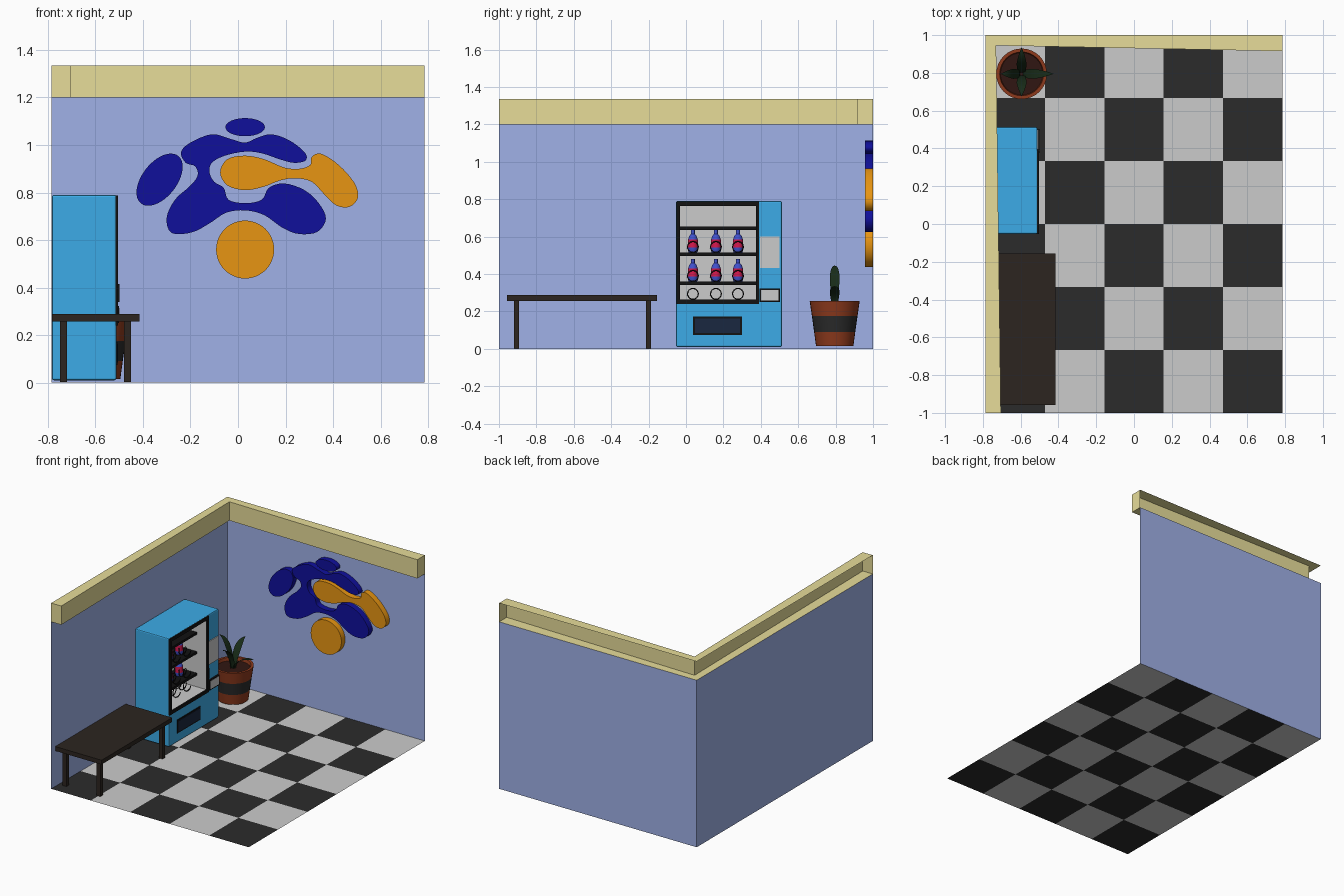
import bpy, bmesh
from math import sin, cos, pi, radians
from mathutils import Vector

if "Cube" in bpy.data.objects:
    bpy.data.objects.remove(bpy.data.objects["Cube"])


def mat(name, r, g, b):
    m = bpy.data.materials.new(name)
    m.diffuse_color = (r, g, b, 1)
    m.use_nodes = True
    m.node_tree.nodes["Principled BSDF"].inputs["Base Color"].default_value = m.diffuse_color
    return m


WALL = mat("wall_blue", .35, .44, .8)
TRIM = mat("cream", .8, .72, .32)
WHITE = mat("white", .8, .8, .8)
DARK = mat("charcoal", .024, .024, .024)
BLUE = mat("cabinet_blue", .045, .41, .8)
BLACK = mat("black", .006, .006, .006)
NAVY = mat("navy", .01, .02, .05)
WOOD = mat("dark_wood", .025, .018, .014)
CLAY = mat("terracotta", .27, .042, .012)
SOIL = mat("soil", .03, .008, .006)
LEAF = mat("leaf_green", .009, .024, .009)
ART_BLUE = mat("art_blue", .005, .005, .33)
ART_ORANGE = mat("art_orange", .8, .3, .006)
RED = mat("bottle_red", .7, .01, .08)
BOTTLE = mat("bottle_blue", .05, .08, .6)


def mesh(name, verts, faces, mats, idx=None, smooth=None):
    me = bpy.data.meshes.new(name)
    me.from_pydata(verts, [], faces)
    for m in mats:
        me.materials.append(m)
    if idx:
        me.polygons.foreach_set("material_index", idx)
    ob = bpy.data.objects.new(name, me)
    bpy.context.collection.objects.link(ob)
    if smooth:
        bpy.ops.object.select_all(action='DESELECT')
        ob.select_set(True)
        bpy.context.view_layer.objects.active = ob
        bpy.ops.object.shade_smooth_by_angle(angle=radians(smooth))
    return ob


def box(name, x, y, z, m, bevel=0):
    bm = bmesh.new()
    bmesh.ops.create_cube(bm, size=1)
    for v in bm.verts:
        v.co = [a[0] + (c + .5) * (a[1] - a[0]) for a, c in zip((x, y, z), v.co)]
    if bevel:
        bmesh.ops.bevel(bm, geom=bm.edges[:], offset=bevel, segments=2, profile=.5, affect='EDGES')
    ob = mesh(name, [], [], [m])
    bm.to_mesh(ob.data)
    bm.free()
    return ob


def lathe(name, centre, profile, mats, idx, n=32):
    """Spin (radius, z) points; idx gives the material of each band."""
    cx, cy, cz = centre
    verts = [(cx + r * cos(2 * pi * k / n), cy + r * sin(2 * pi * k / n), cz + z)
             for r, z in profile for k in range(n)]
    faces, fi = [tuple(range(n))[::-1]], [idx[0]]
    for j, i in enumerate(idx):
        for k in range(n):
            a, b = j * n + k, j * n + (k + 1) % n
            faces.append((a, b, b + n, a + n))
            fi.append(i)
    last = len(idx) * n
    faces.append(tuple(range(last, last + n)))
    fi.append(idx[-1])
    return mesh(name, verts, faces, mats, fi, 35)


def wall_piece(name, pts, m, y0=.957, y1=.999):
    """Extrude an x,z outline out from the back wall."""
    n = len(pts)
    verts = [(x, y0, z) for x, z in pts] + [(x, y1, z) for x, z in pts]
    faces = [tuple(range(n)), tuple(range(2 * n - 1, n - 1, -1))]
    faces += [(i, i + n, (i + 1) % n + n, (i + 1) % n) for i in range(n)]
    ob = mesh(name, verts, faces, [m], smooth=35)
    bm = bmesh.new()
    bm.from_mesh(ob.data)
    bmesh.ops.recalc_face_normals(bm, faces=bm.faces)
    bm.to_mesh(ob.data)
    bm.free()


def smooth_loop(pts, k=4):
    """Closed Catmull-Rom curve through the points."""
    p, out = [Vector(q) for q in pts], []
    n = len(p)
    for i in range(n):
        a, b, c, d = p[i - 1], p[i], p[(i + 1) % n], p[(i + 2) % n]
        for s in range(k):
            t = s / k
            out.append(.5 * (2 * b + (c - a) * t + (2 * a - 5 * b + 4 * c - d) * t ** 2
                             + (3 * b - a - 3 * c + d) * t ** 3))
    return out


def ellipse(cx, cz, a, b, deg=0, n=48):
    c, s = cos(radians(deg)), sin(radians(deg))
    return [(cx + a * cos(t) * c - b * sin(t) * s, cz + a * cos(t) * s + b * sin(t) * c)
            for t in (2 * pi * i / n for i in range(n))]


# Checkered floor
X, H = .785, 1.2
verts = [(-X + 2 * X * i / 5, -1 + j / 3, 0) for j in range(7) for i in range(6)]
cells = [(i, j) for j in range(6) for i in range(5)]
mesh("floor", verts, [(j * 6 + i, j * 6 + i + 1, j * 6 + i + 7, j * 6 + i + 6) for i, j in cells],
     [DARK, WHITE], [(i + j) % 2 for i, j in cells])

# Walls (single sheets) and open-backed cornice
mesh("left_wall", [(-X, -1, 0), (-X, 1, 0), (-X, 1, H), (-X, -1, H)], [(0, 1, 2, 3)], [WALL])
mesh("back_wall", [(-X, 1, 0), (X, 1, 0), (X, 1, H), (-X, 1, H)], [(0, 1, 2, 3)], [WALL])
plan = [(-X, -1), (-X, 1), (X, 1), (-.705, -1), (-.73, .945), (X, .915)]
mesh("cornice", [(x, y, z) for z in (H, 1.335) for x, y in plan],
     [(0, 1, 4, 3), (1, 2, 5, 4), (6, 9, 10, 7), (7, 10, 11, 8),
      (3, 4, 10, 9), (4, 5, 11, 10), (0, 3, 9, 6), (5, 2, 8, 11)], [TRIM])

# Wall art
wall_piece("art_top_oval", ellipse(.03, 1.075, .083, .038), ART_BLUE)
wall_piece("art_left_oval", ellipse(-.33, .854, .127, .073, 52), ART_BLUE)
wall_piece("art_disc", ellipse(.03, .56, .122, .122), ART_ORANGE)
wall_piece("art_blue_blob", smooth_loop([
    (-.24, .97), (-.20, 1.01), (-.11, 1.045), (-.03, 1.025), (.03, 1.01), (.08, 1.03), (.14, 1.045),
    (.215, 1.02), (.28, .97), (.285, .935), (.235, .925), (.175, .94), (.10, .965), (.03, .972),
    (-.055, .955), (-.11, .925), (-.12, .885), (-.10, .845), (-.06, .82), (-.04, .77), (.03, .755),
    (.10, .77), (.13, .82), (.195, .838), (.28, .81), (.34, .755), (.37, .69), (.335, .635),
    (.26, .625), (.19, .65), (.11, .705), (.03, .725), (-.05, .715), (-.12, .67), (-.195, .632),
    (-.28, .63), (-.30, .695), (-.265, .77), (-.205, .825), (-.17, .87), (-.18, .91), (-.22, .925)]),
    ART_BLUE)
wall_piece("art_orange_blob", smooth_loop([
    (-.075, .885), (-.045, .94), (.03, .955), (.11, .94), (.195, .905), (.26, .90), (.305, .917),
    (.31, .95), (.35, .963), (.425, .915), (.49, .84), (.505, .78), (.47, .74), (.415, .745),
    (.365, .79), (.31, .845), (.24, .86), (.175, .85), (.11, .825), (.03, .81), (-.045, .83)]),
    ART_ORANGE)

# Vending cabinet with a hollow white display bay
cabinet = box("vending_cabinet", (-.783, -.512), (-.053, .513), (.01, .79), BLUE, .008)
cutter = box("bay_cutter", (-.74, -.45), (-.032, .375), (.26, .767), WHITE)
cutter.hide_render = True
mod = cabinet.modifiers.new("bay", 'BOOLEAN')
mod.object, mod.solver, mod.material_mode = cutter, 'EXACT', 'TRANSFER'
bpy.context.view_layer.objects.active = cabinet
bpy.ops.object.modifier_apply(modifier="bay")
bpy.data.objects.remove(cutter)

# Door frame
FX = (-.516, -.504)
box("door_frame_top", FX, (-.052, .39), (.764, .787), BLACK)
box("door_frame_bottom", FX, (-.052, .39), (.24, .263), BLACK)
box("door_frame_left", FX, (-.052, -.032), (.263, .764), BLACK)
box("door_frame_right", FX, (.373, .39), (.263, .764), BLACK)
box("door_handle", (-.51, -.499), (.377, .388), (.34, .415), BLACK)

# Shelves, coils and bottles
for z in (.636, .497, .342):
    box("shelf", (-.74, -.59), (-.032, .375), (z, z + .017), BLACK)
for z in (.545, .39, .294):
    for y in (.037, .16, .278):
        cu = bpy.data.curves.new("coil", 'CURVE')
        cu.dimensions, cu.bevel_depth, cu.bevel_resolution = '3D', .003, 0
        sp = cu.splines.new('POLY')
        sp.points.add(64)
        for i, p in enumerate(sp.points):
            t = 2 * pi * i / 16
            p.co = (-.735 + .145 * i / 64, y + .029 * cos(t), z + .029 * sin(t), 1)
        cu.materials.append(BLACK)
        bpy.context.collection.objects.link(bpy.data.objects.new("coil", cu))
        if z > .3:
            lathe("bottle", (-.665, y, z - .03),
                  [(.022, 0), (.026, .006), (.026, .028), (.027, .028), (.027, .07), (.026, .07),
                   (.02, .088), (.01, .1), (.01, .12)],
                  [BOTTLE, RED], [0, 0, 1, 1, 1, 0, 0, 0], 16)

# Control panel, coin return and delivery hatch
box("control_panel", (-.515, -.506), (.395, .5), (.433, .6), WHITE)
box("coin_return_frame", (-.515, -.5), (.392, .502), (.25, .323), BLACK)
box("coin_return", (-.51, -.498), (.4, .494), (.258, .315), WHITE)
box("hatch_frame", (-.515, -.508), (.037, .3), (.075, .172), BLACK)
box("hatch_flap", (-.515, -.505), (.047, .29), (.085, .162), NAVY)

# Table
box("table_top", (-.783, -.415), (-.957, -.155), (.257, .288), WOOD)
for x in (-.75, -.48):
    for y in (-.92, -.214):
        box("table_leg", (x, x + .03), (y, y + .028), (.003, .257), WOOD)

# Plant pot with a dark band, soil inside
PX, PY = -.595, .795
lathe("plant_pot", (PX, PY, 0),
      [(.1, .016), (.11, .09), (.122, .176), (.134, .257), (.116, .257), (.112, .235), (.001, .235)],
      [CLAY, DARK, SOIL], [0, 1, 0, 0, 0, 2])

# Flat leaves: direction, reach and height of the tip
for dx, dy, reach, tip in ((1, 0, .17, .335), (-1, 0, .11, .445), (0, 1, .14, .41), (0, -1, .12, .4)):
    verts, n = [], 10
    for i in range(n + 1):
        t = i / n
        r, z = .008 + (reach - .008) * t ** 1.5, .235 + (tip - .235) * sin(t * pi / 2) ** .9
        w = .03 * (1 - t ** 3) * (.55 + .45 * min(1, 2 * t))
        verts += [(PX + dx * r - dy * s * w, PY + dy * r + dx * s * w, z) for s in (-1, 1)]
    mesh("leaf", verts, [(2 * i, 2 * i + 1, 2 * i + 3, 2 * i + 2) for i in range(n)], [LEAF], smooth=60)
